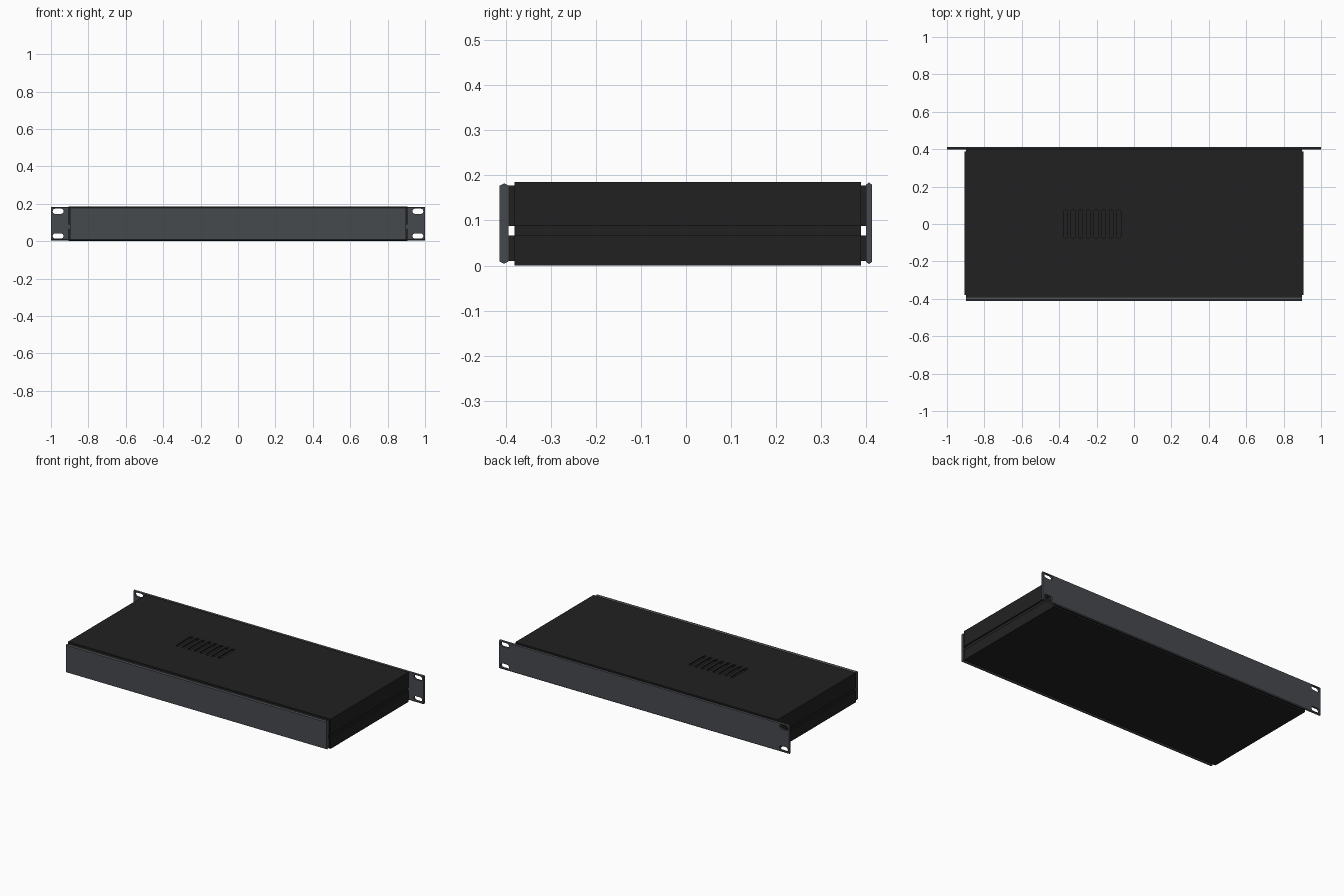
import bpy, bmesh, math
from mathutils import Matrix

if "Cube" in bpy.data.objects:
    bpy.data.objects.remove(bpy.data.objects["Cube"])


def material(name, rgb):
    m = bpy.data.materials.new(name)
    m.diffuse_color = (*rgb, 1)
    m.use_nodes = True
    m.node_tree.nodes["Principled BSDF"].inputs["Base Color"].default_value = m.diffuse_color
    return m


BLACK = material("black_steel", (0.0155, 0.0155, 0.0155))
GREY = material("slate_grey_panel", (0.061, 0.067, 0.076))


def finish(name, bm, mat):
    bmesh.ops.recalc_face_normals(bm, faces=bm.faces)
    me = bpy.data.meshes.new(name)
    bm.to_mesh(me)
    bm.free()
    ob = bpy.data.objects.new(name, me)
    bpy.context.collection.objects.link(ob)
    if mat:
        me.materials.append(mat)
    return ob


def boxes(name, specs, mat):
    """One object from boxes given as (x0, x1, y0, y1, z0, z1)."""
    bm = bmesh.new()
    for x0, x1, y0, y1, z0, z1 in specs:
        m = Matrix.Translation(((x0 + x1) / 2, (y0 + y1) / 2, (z0 + z1) / 2))
        bmesh.ops.create_cube(bm, size=1, matrix=m @ Matrix.Diagonal((x1 - x0, y1 - y0, z1 - z0, 1)))
    return finish(name, bm, mat)


def prism(bm, pts, depth):
    face = bm.faces.new([bm.verts.new(p) for p in pts])
    ext = bmesh.ops.extrude_face_region(bm, geom=[face])
    verts = [v for v in ext["geom"] if isinstance(v, bmesh.types.BMVert)]
    bmesh.ops.translate(bm, vec=depth, verts=verts)


def stadium(cx, cy, length, width, n=8):
    """Rounded slot outline with its length along the first axis."""
    r, h = width / 2, (length - width) / 2
    pts = []
    for side in (0, 1):
        for i in range(n + 1):
            a = -math.pi / 2 + math.pi * (i / n + side)
            pts.append((cx + (h if side == 0 else -h) + r * math.cos(a), cy + r * math.sin(a)))
    return pts


def cut(ob, cutter):
    cutter.hide_render = True
    mod = ob.modifiers.new("cut", "BOOLEAN")
    mod.operation = "DIFFERENCE"
    mod.solver = "EXACT"
    mod.object = cutter
    bpy.context.view_layer.update()
    dep = bpy.context.evaluated_depsgraph_get()
    me = bpy.data.meshes.new_from_object(ob.evaluated_get(dep))
    ob.modifiers.clear()
    ob.data = me
    bpy.data.objects.remove(cutter)


def panel(name, half, y0, y1, z0, z1):
    """Plate whose long edges are chamfered to a middle ridge."""
    ym, c = (y0 + y1) / 2, 0.005
    bm = bmesh.new()
    prism(bm, [(-half, y0, z0 + c), (-half, ym, z0), (-half, y1, z0 + c),
               (-half, y1, z1 - c), (-half, ym, z1), (-half, y0, z1 - c)], (2 * half, 0, 0))
    return finish(name, bm, GREY)


# Top cover with vent slots
top_cover = boxes("top_cover", [(-0.905, 0.905, -0.38, 0.388, 0.177, 0.185)], BLACK)
bm = bmesh.new()
for i in range(8):
    x = (i - 3.5) * 0.041
    prism(bm, [(x + v, u, 0.16) for u, v in stadium(0, -0.224, 0.154, 0.02)], (0, 0, 0.04))
cut(top_cover, finish("vent_cutter", bm, None))

# Bottom cover
boxes("bottom_cover", [(-0.905, 0.905, -0.38, 0.388, 0.0, 0.010)], BLACK)

# Side walls: two outer bands with a recessed groove between them
for s, side in ((-1, "left"), (1, "right")):
    def span(a, b):
        return tuple(sorted((s * a, s * b)))
    boxes(side + "_side_wall", [
        (*span(0.897, 0.905), -0.38, 0.388, 0.010, 0.066),
        (*span(0.897, 0.905), -0.38, 0.388, 0.088, 0.177),
        (*span(0.885, 0.897), -0.38, 0.388, 0.010, 0.177)], BLACK)
    # Rail ends reaching to the panels
    boxes(side + "_rail_ends", [
        (*span(0.888, 0.897), y0, y1, z0, z1)
        for y0, y1 in ((-0.40, -0.38), (0.388, 0.40))
        for z0, z1 in ((0.012, 0.066), (0.088, 0.175))], BLACK)

# Inner lips under the covers at both ends
boxes("cover_lips", [
    (-0.897, 0.897, y0, y1, z0, z1)
    for y0, y1 in ((-0.402, -0.35), (0.36, 0.40))
    for z0, z1 in ((0.010, 0.015), (0.171, 0.177))], BLACK)

# Closing panel on the -y side
panel("closing_panel", 0.898, -0.413, -0.393, 0.004, 0.182)

# Wide rack panel with rounded mounting slots
rack = panel("rack_panel", 1.0, 0.399, 0.412, 0.003, 0.184)
bm = bmesh.new()
for sx in (-1, 1):
    for z in (0.028, 0.160):
        prism(bm, [(u, 0.35, v) for u, v in stadium(sx * 0.962, z, 0.058, 0.028)], (0, 0.1, 0))
cut(rack, finish("slot_cutter", bm, None))
